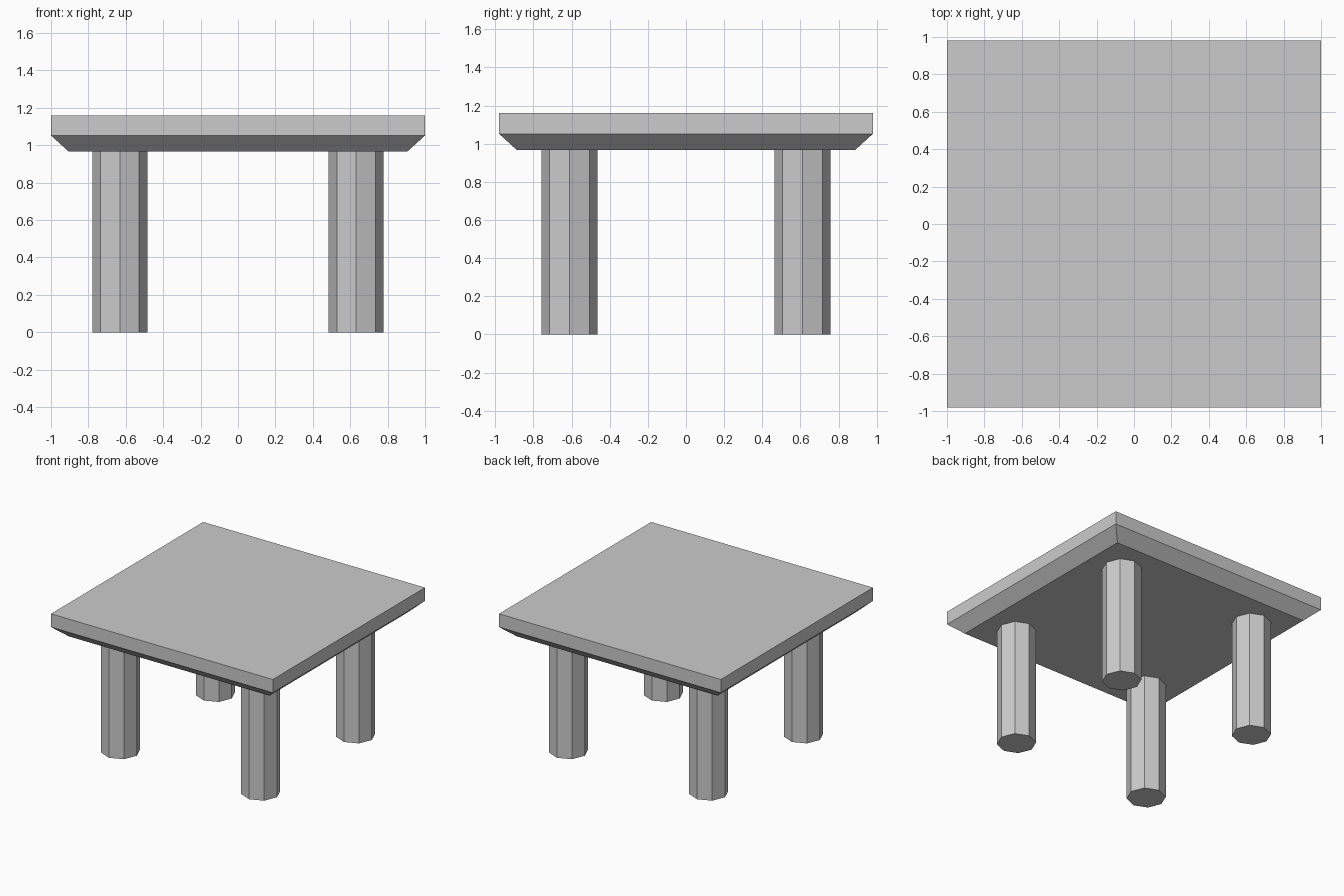
import bpy, bmesh
from math import pi

if "Cube" in bpy.data.objects:
    bpy.data.objects.remove(bpy.data.objects["Cube"])

LEG_R, LEG_X, LEG_Y = 0.147, 0.632, 0.611
Z_UNDER, Z_EDGE, Z_TOP = 0.966, 1.052, 1.16


def rect(bm, hx, hy, z):
    return [bm.verts.new((sx * hx, sy * hy, z))
            for sx, sy in ((-1, -1), (1, -1), (1, 1), (-1, 1))]


# Tabletop: slab with a chamfered underside, skinned through three rectangles
bm = bmesh.new()
rings = [rect(bm, 0.905, 0.886, Z_UNDER),
         rect(bm, 1.0, 0.98, Z_EDGE),
         rect(bm, 1.0, 0.98, Z_TOP)]
bm.faces.new(rings[0][::-1])
bm.faces.new(rings[-1])
for low, high in zip(rings, rings[1:]):
    for i in range(4):
        j = (i + 1) % 4
        bm.faces.new((low[i], low[j], high[j], high[i]))
mesh = bpy.data.meshes.new("tabletop")
bm.to_mesh(mesh)
bm.free()
bpy.context.collection.objects.link(bpy.data.objects.new("tabletop", mesh))

# Four octagonal legs, corners pointing along the axes
for side, sx in (("left", -1), ("right", 1)):
    for end, sy in (("front", -1), ("back", 1)):
        bpy.ops.mesh.primitive_cylinder_add(
            vertices=8, radius=LEG_R, depth=Z_UNDER,
            location=(sx * LEG_X, sy * LEG_Y, Z_UNDER / 2))
        bpy.context.object.name = f"{end}_{side}_leg"
